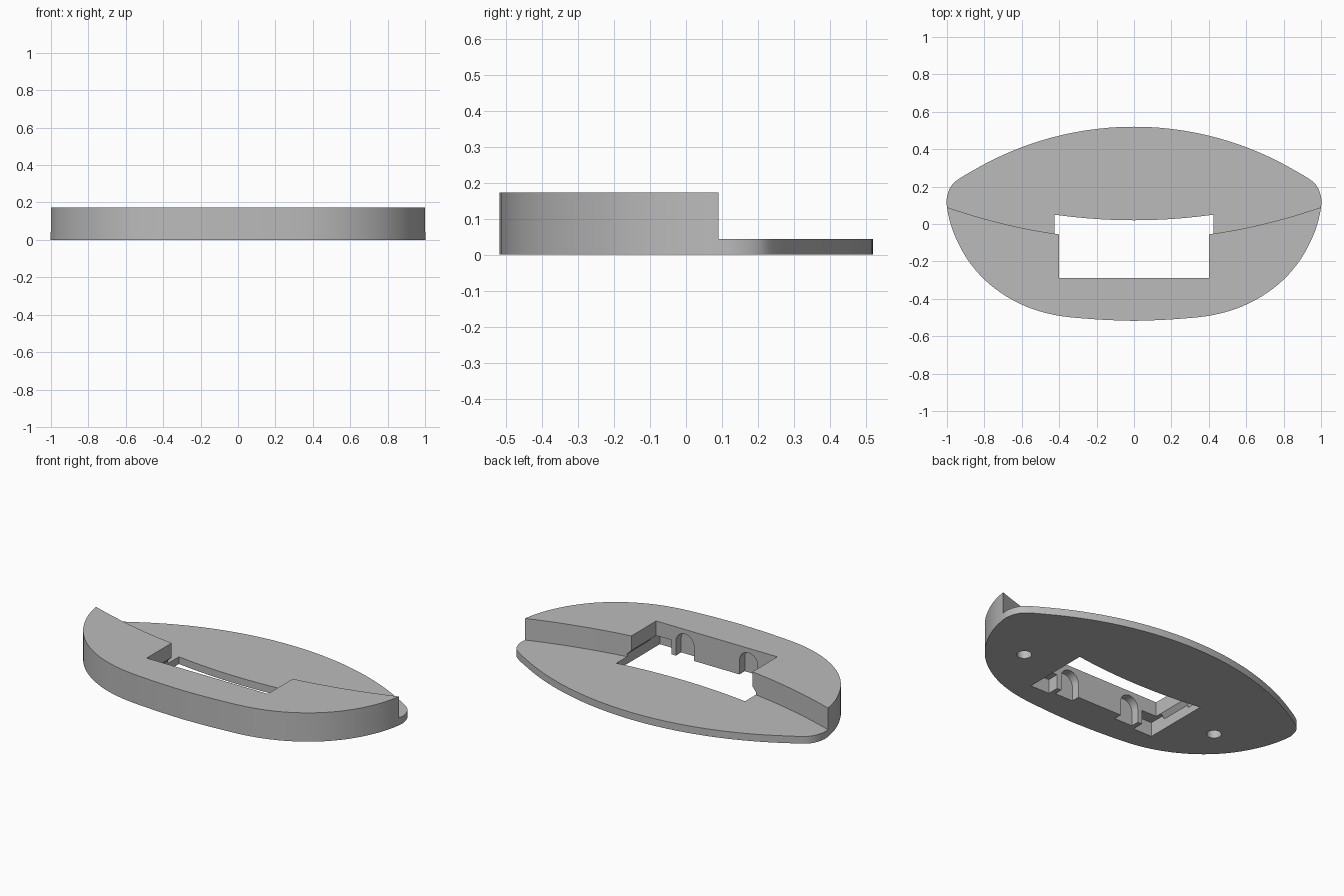
import bpy, bmesh, math

cube = bpy.data.objects.get("Cube")
if cube:
    bpy.data.objects.remove(cube, do_unlink=True)

HEIGHT, DECK, BELOW = 0.172, 0.043, -0.1

grey = bpy.data.materials.new("plain_grey")
grey.use_nodes = True
tone = (0.5, 0.5, 0.5, 1)
grey.diffuse_color = tone
grey.node_tree.nodes["Principled BSDF"].inputs["Base Color"].default_value = tone


def prism(name, rings):
    """Loft a closed solid through (outline, z) rings of equal point count."""
    bm = bmesh.new()
    loops = [[bm.verts.new((x, y, z)) for x, y in pts] for pts, z in rings]
    for low, high in zip(loops, loops[1:]):
        for i in range(len(low)):
            j = (i + 1) % len(low)
            bm.faces.new((low[i], low[j], high[j], high[i]))
    bm.faces.new(loops[0][::-1])
    bm.faces.new(loops[-1])
    bmesh.ops.recalc_face_normals(bm, faces=bm.faces)
    mesh = bpy.data.meshes.new(name)
    bm.to_mesh(mesh)
    bm.free()
    obj = bpy.data.objects.new(name, mesh)
    bpy.context.collection.objects.link(obj)
    mesh.materials.append(grey)
    return obj


def carve(body, cutter):
    """Subtract the cutter from the body and discard it."""
    mod = body.modifiers.new("cut", 'BOOLEAN')
    mod.operation, mod.solver, mod.object = 'DIFFERENCE', 'EXACT', cutter
    bpy.context.view_layer.objects.active = body
    bpy.ops.object.modifier_apply(modifier=mod.name)
    bpy.data.objects.remove(cutter, do_unlink=True)


def rect(x0, x1, y0, y1):
    return [(x0, y0), (x1, y0), (x1, y1), (x0, y1)]


def smooth(points, steps=6):
    """Catmull-Rom curve through the points."""
    p = [points[0]] + points + [points[-1]]
    out = []
    for a, b, c, d in zip(p, p[1:], p[2:], p[3:]):
        for s in range(steps):
            t = s / steps
            out.append(tuple(0.5 * (2 * b[k] + (c[k] - a[k]) * t
                       + (2 * a[k] - 5 * b[k] + 4 * c[k] - d[k]) * t * t
                       + (3 * b[k] - a[k] - 3 * c[k] + d[k]) * t ** 3) for k in (0, 1)))
    return out + [points[-1]]


def bow(width, base, rise, count=24):
    """Shallow parabola from +width to -width."""
    xs = [width - 2 * width * i / count for i in range(count + 1)]
    return [(x, base + rise * x * x) for x in xs]


# Plan outline: front sweep, rounded tip and back arc, mirrored
front = smooth([(0, -0.518), (0.2, -0.51), (0.42, -0.487), (0.6, -0.43), (0.76, -0.33),
                (0.88, -0.2), (0.96, -0.05), (0.995, 0.08), (0.995, 0.15),
                (0.965, 0.215), (0.9, 0.262)])
R = 1.688
back = [(0.9 * (1 - i / 20), 0.52 - R + math.sqrt(R * R - (0.9 * (1 - i / 20)) ** 2))
        for i in range(1, 21)]
half = front + back
outline = [(x / 0.9965, y) for x, y in half + [(-x, y) for x, y in half[-2:0:-1]]]
body = prism("stand_base", [(outline, 0), (outline, HEIGHT)])

# Lower rear deck behind a curved step
step = bow(1.2, -0.083, 0.173, 48) + [(-1.2, 1), (1.2, 1)]
carve(body, prism("deck_cutter", [(step, DECK), (step, 1)]))


# Through slot with curved back, widened at the underside
def slot(w, y0):
    return [(-w, y0), (w, y0)] + bow(w, 0.02, 0.166)


carve(body, prism("slot_cutter", [(slot(0.4, -0.29), BELOW), (slot(0.4, -0.29), 1)]))
wide = slot(0.425, -0.29)
carve(body, prism("undercut_cutter", [(wide, BELOW), (wide, 0.06), (slot(0.4, -0.29), 0.085)]))

for side in (-1, 1):
    # Corner pocket under the front wall
    a, b = sorted((side * 0.3, side * 0.425))
    pocket = rect(a, b, -0.36, -0.25)
    carve(body, prism("pocket_cutter", [(pocket, BELOW), (pocket, 0.085)]))

    # Arched groove in the front wall
    arch = [(0.06 * math.cos(math.pi * i / 16), 0.085 + 0.06 * math.sin(math.pi * i / 16))
            for i in range(17)] + [(-0.06, BELOW), (0.06, BELOW)]
    groove = prism("groove_cutter", [(arch, 0), (arch, 0.1)])
    groove.rotation_euler.x = math.pi / 2
    groove.location = (side * 0.21, -0.24, 0)
    bpy.context.view_layer.update()
    carve(body, groove)

    # Blind round hole in the underside
    ring = [(side * 0.67 + 0.04 * math.cos(math.tau * i / 32),
             -0.125 + 0.04 * math.sin(math.tau * i / 32)) for i in range(32)]
    carve(body, prism("hole_cutter", [(ring, BELOW), (ring, 0.11)]))

bpy.ops.object.select_all(action='DESELECT')
body.select_set(True)
bpy.context.view_layer.objects.active = body
bpy.ops.object.shade_smooth_by_angle(angle=math.radians(25))
